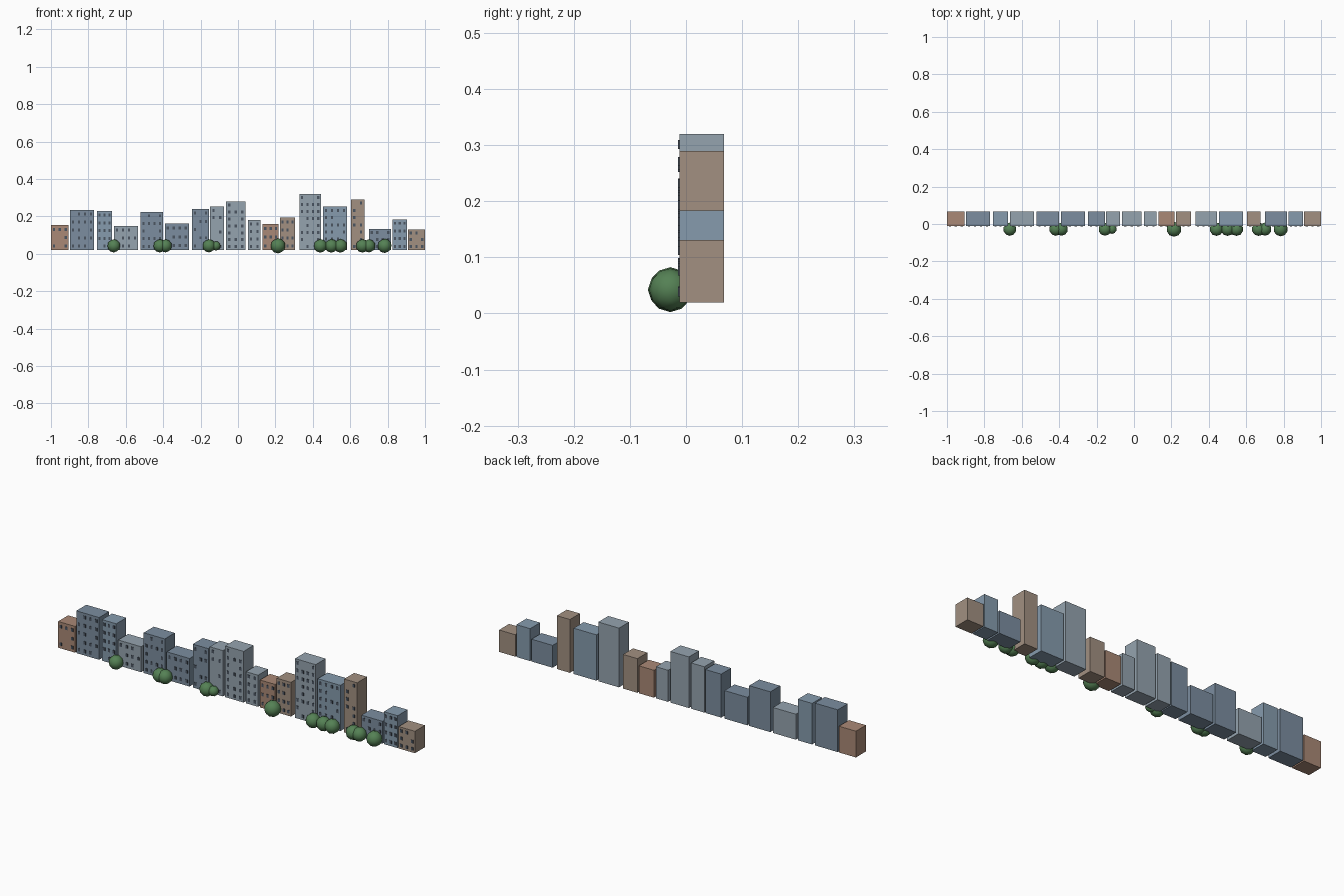
import bpy, bmesh, random
from mathutils import Matrix, Vector

if "Cube" in bpy.data.objects:
    bpy.data.objects.remove(bpy.data.objects["Cube"])

random.seed(4)
BASE, FRONT, BACK = 0.02, -0.012, 0.068


def material(name, rgb):
    m = bpy.data.materials.new(name)
    m.diffuse_color = (*rgb, 1)
    m.use_nodes = True
    m.node_tree.nodes["Principled BSDF"].inputs["Base Color"].default_value = m.diffuse_color
    return m


MATS = {
    "slate": material("slate", (0.20, 0.27, 0.35)),
    "blue": material("blue", (0.24, 0.33, 0.42)),
    "grey": material("grey", (0.30, 0.37, 0.43)),
    "brick": material("brick", (0.40, 0.25, 0.18)),
    "tan": material("tan", (0.36, 0.28, 0.22)),
}
GLASS = material("glass", (0.07, 0.09, 0.12))
LEAF = material("leaf", (0.09, 0.22, 0.09))


def add_box(bm, x0, x1, y0, y1, z0, z1):
    size = Vector((x1 - x0, y1 - y0, z1 - z0))
    mid = Vector((x0 + x1, y0 + y1, z0 + z1)) / 2
    bmesh.ops.create_cube(bm, size=1, matrix=Matrix.Translation(mid) @ Matrix.Diagonal((*size, 1)))


def finish(bm, name, mat, smooth=False):
    me = bpy.data.meshes.new(name)
    for f in bm.faces:
        f.smooth = smooth
    bm.to_mesh(me)
    bm.free()
    me.materials.append(mat)
    ob = bpy.data.objects.new(name, me)
    bpy.context.collection.objects.link(ob)
    return ob


def building(i, x0, x1, top, colour):
    bm = bmesh.new()
    add_box(bm, x0, x1, FRONT, BACK, BASE, top)
    finish(bm, f"building_{i}", MATS[colour])
    # window grid on the street side, a few left blank
    bm = bmesh.new()
    cols = max(2, round((x1 - x0) / 0.03))
    rows = max(2, int((top - BASE) / 0.037))
    for r in range(rows):
        z = BASE + (r + 0.5) * (top - BASE) / rows
        for c in range(cols):
            if random.random() < 0.2:
                continue
            x = x0 + (c + 0.5) * (x1 - x0) / cols
            add_box(bm, x - 0.006, x + 0.006, FRONT - 0.002, FRONT + 0.001, z - 0.008, z + 0.008)
    finish(bm, f"windows_{i}", GLASS)


# row of buildings: left, right, roof height, colour
for i, b in enumerate([
    (-1.0, -0.905, 0.153, "brick"), (-0.898, -0.77, 0.234, "slate"),
    (-0.754, -0.674, 0.228, "blue"), (-0.663, -0.535, 0.149, "grey"),
    (-0.52, -0.402, 0.224, "slate"), (-0.391, -0.263, 0.162, "slate"),
    (-0.245, -0.156, 0.24, "slate"), (-0.15, -0.076, 0.252, "grey"),
    (-0.064, 0.04, 0.279, "grey"), (0.053, 0.121, 0.18, "grey"),
    (0.132, 0.217, 0.159, "brick"), (0.225, 0.305, 0.193, "tan"),
    (0.328, 0.444, 0.32, "grey"), (0.455, 0.582, 0.252, "blue"),
    (0.603, 0.676, 0.29, "tan"), (0.70, 0.818, 0.133, "slate"),
    (0.826, 0.903, 0.184, "blue"), (0.909, 1.0, 0.131, "tan"),
]):
    building(i + 1, *b)

# round street trees: x, radius
for i, (x, r) in enumerate([
    (-0.664, 0.035), (-0.418, 0.035), (-0.388, 0.035), (-0.155, 0.035),
    (-0.118, 0.025), (0.214, 0.04), (0.441, 0.036), (0.500, 0.036),
    (0.548, 0.036), (0.666, 0.036), (0.700, 0.035), (0.784, 0.038),
]):
    bm = bmesh.new()
    bmesh.ops.create_icosphere(bm, subdivisions=2, radius=r,
                               matrix=Matrix.Translation((x, -0.028, 0.0425)))
    finish(bm, f"tree_{i + 1}", LEAF, smooth=True)
